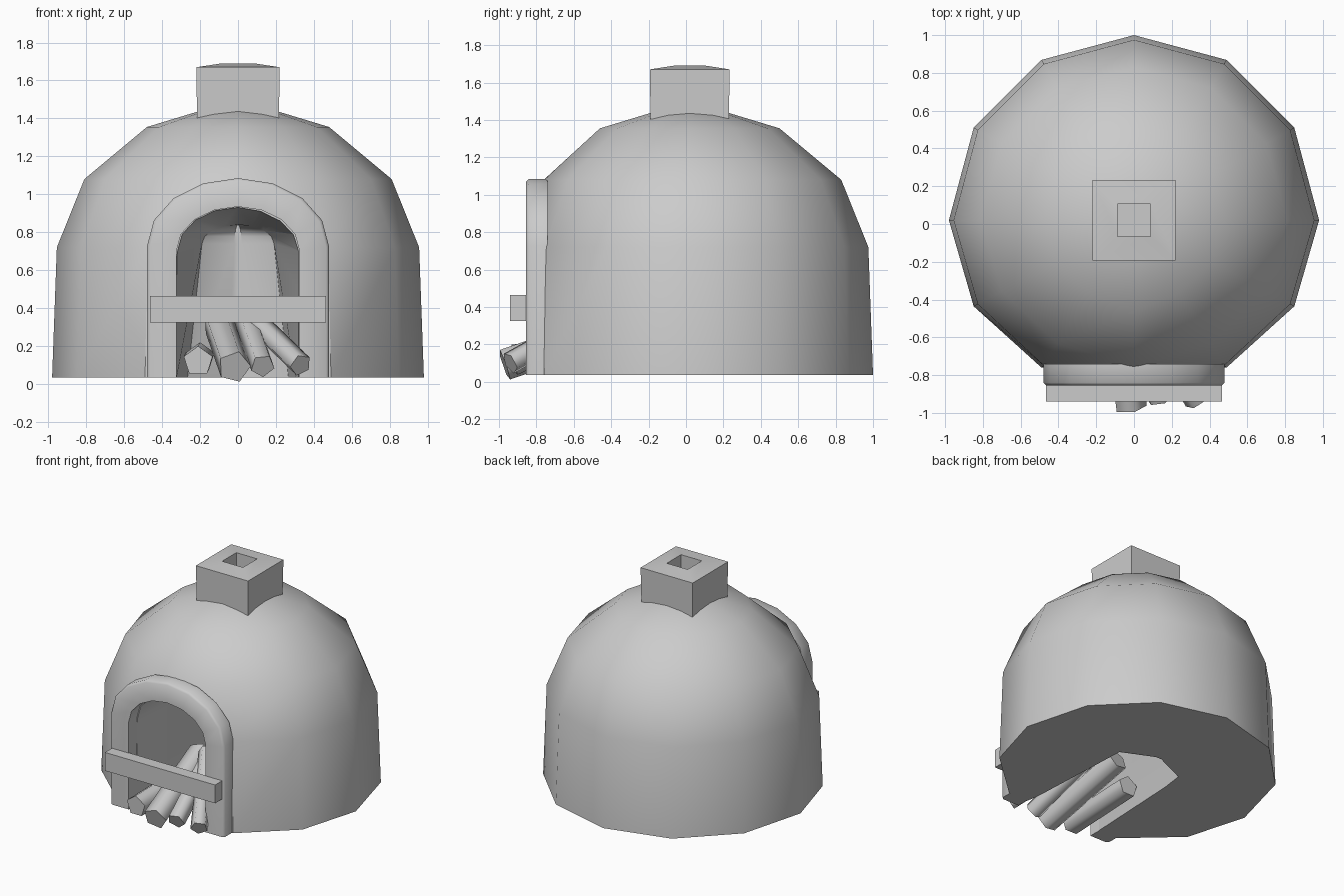
import bpy, bmesh
from math import sin, cos, pi, radians
from mathutils import Vector

cube = bpy.data.objects.get("Cube")
if cube:
    bpy.data.objects.remove(cube, do_unlink=True)

clay = bpy.data.materials.new("grey_clay")
clay.use_nodes = True
GREY = (0.6, 0.6, 0.6, 1)
clay.diffuse_color = GREY
clay.node_tree.nodes["Principled BSDF"].inputs["Base Color"].default_value = GREY

BASE = 0.035
CENTRE_Y = 0.02


def loft(name, rings, angle=40):
    """Skin closed rings of equal length and cap both ends."""
    bm = bmesh.new()
    loops = [[bm.verts.new(p) for p in ring] for ring in rings]
    n = len(loops[0])
    for a, b in zip(loops, loops[1:]):
        for i in range(n):
            j = (i + 1) % n
            bm.faces.new((a[i], a[j], b[j], b[i]))
    bm.faces.new(loops[0])
    bm.faces.new(loops[-1])
    bmesh.ops.recalc_face_normals(bm, faces=bm.faces)
    mesh = bpy.data.meshes.new(name)
    bm.to_mesh(mesh)
    bm.free()
    mesh.materials.append(clay)
    obj = bpy.data.objects.new(name, mesh)
    bpy.context.collection.objects.link(obj)
    smooth(obj, angle)
    return obj


def smooth(obj, angle):
    bpy.ops.object.select_all(action='DESELECT')
    obj.select_set(True)
    bpy.context.view_layer.objects.active = obj
    bpy.ops.object.shade_smooth_by_angle(angle=radians(angle))


def arch(half_width, spring, rise, bottom, steps=8):
    """Outline of an arched doorway as (x, z) from one foot to the other."""
    curve = [(half_width * cos(pi * i / steps), spring + rise * sin(pi * i / steps))
             for i in range(steps + 1)]
    return [(half_width, bottom)] + curve + [(-half_width, bottom)]


# Dome: twelve sides, flattened at the front
def dome_ring(radius, z):
    ring = []
    for i in range(12):
        x, y = radius * cos(pi * i / 6), radius * sin(pi * i / 6)
        if y < 0 and i != 9:
            y *= 0.93
        ring.append((x, max(y + CENTRE_Y, -0.76), z))
    return ring


profile = [(0.98, BASE), (0.955, 0.72), (0.81, 1.08), (0.48, 1.355), (0.21, 1.437), (0.04, 1.46)]
dome = loft("oven_dome", [dome_ring(r, z) for r, z in profile])

# Fire chamber: narrows toward the back and is open underneath
front = arch(0.325, 0.70, 0.235, -0.1)
back = arch(0.19, 0.74, 0.10, -0.1)
back[0], back[-1] = (0.28, -0.1), (-0.28, -0.1)
cutter = loft("chamber_cutter", [
    [(x, -0.8, z) for x, z in front],
    [(x, 0.16, z) for x, z in back],
    [(x * 0.1, 0.27, z) for x, z in back]])
cutter.hide_render = True
cut = dome.modifiers.new("chamber", 'BOOLEAN')
cut.operation = 'DIFFERENCE'
cut.solver = 'EXACT'
cut.object = cutter
bpy.context.view_layer.objects.active = dome
bpy.ops.object.modifier_apply(modifier=cut.name)
bpy.data.objects.remove(cutter, do_unlink=True)
smooth(dome, 40)

# Raised surround of the mouth
inner = arch(0.325, 0.70, 0.235, BASE)
outer = arch(0.48, 0.725, 0.36, BASE)
loft("mouth_arch", [
    [(xi, -0.74, zi), (xi, -0.855, zi),
     (xo * 0.9 + xi * 0.1, -0.855, zo * 0.9 + zi * 0.1),
     (xo, -0.84, zo), (xo, -0.74, zo)]
    for (xi, zi), (xo, zo) in zip(inner, outer)], 50)


# Chimney with a square flue
def square(half, z):
    return [(sx * half, CENTRE_Y + sy * half * 0.97, z)
            for sx, sy in ((1, 1), (-1, 1), (-1, -1), (1, -1))]


loft("chimney", [square(0.215, 1.36), square(0.22, 1.67), square(0.088, 1.69), square(0.088, 1.5)])

# Shelf plank across the mouth
loft("shelf_plank", [[(x, y, z) for y, z in
                      ((-0.94, 0.325), (-0.94, 0.465), (-0.85, 0.465), (-0.85, 0.325))]
                     for x in (-0.465, 0.465)], 30)

# Firewood: five-sided logs from front end to back end
logs = [((-0.21, -0.93, 0.12), (-0.20, -0.30, 0.14), 0.08),
        ((-0.02, -0.97, 0.09), (-0.10, -0.30, 0.32), 0.088),
        ((0.13, -0.93, 0.095), (0.03, -0.35, 0.38), 0.065),
        ((0.33, -0.94, 0.10), (0.02, -0.40, 0.40), 0.062)]
for n, (start, end, radius) in enumerate(logs):
    a, b = Vector(start), Vector(end)
    turn = (b - a).to_track_quat('Z', 'Y')
    section = [turn @ Vector((radius * sin(2 * pi * i / 5 + n), radius * cos(2 * pi * i / 5 + n), 0))
               for i in range(5)]
    loft(f"log_{n + 1}", [[end_point + p for p in section] for end_point in (a, b)], 75)
